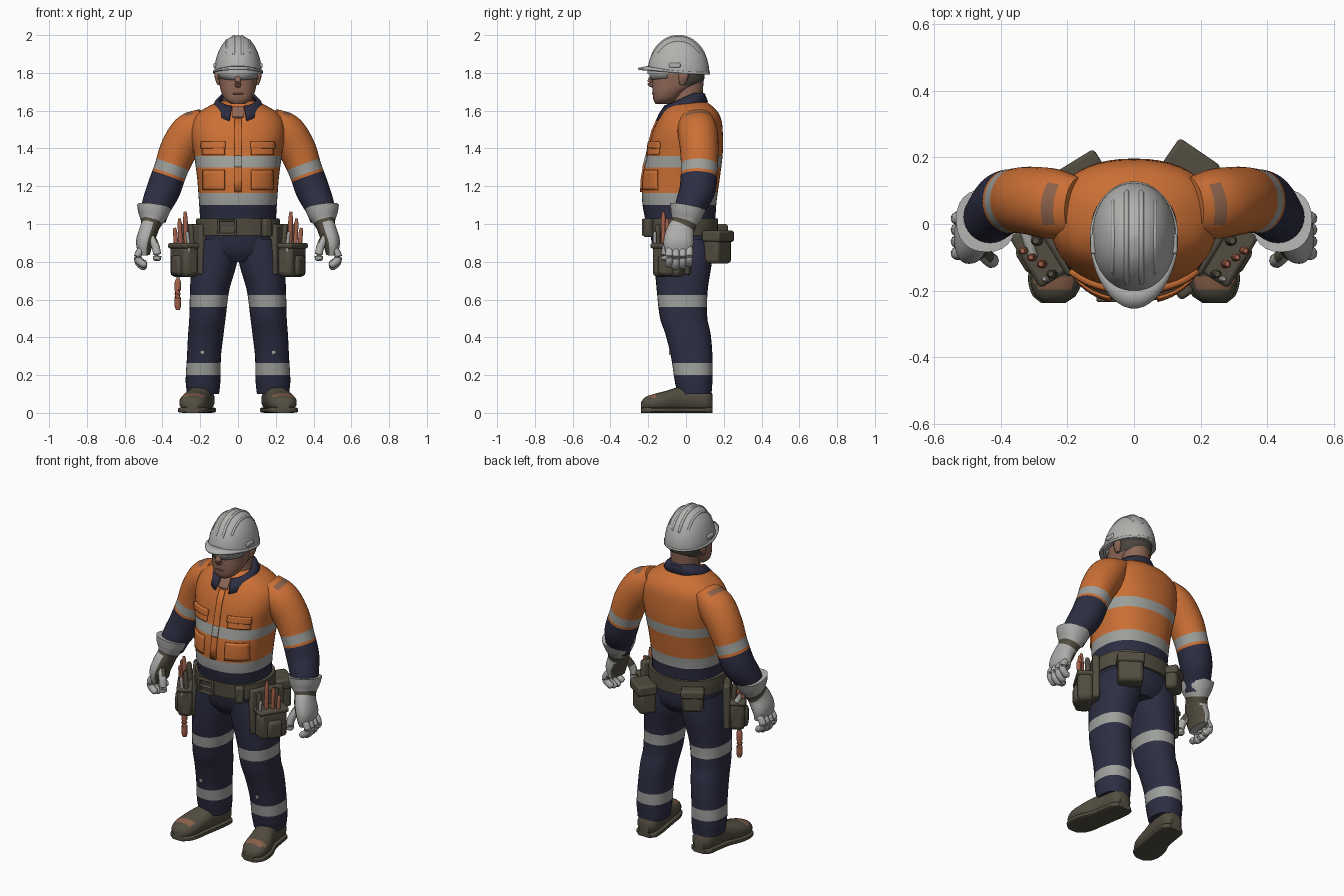
import bpy, bmesh, math
from mathutils import Vector

if bpy.data.objects.get("Cube"):
    bpy.data.objects.remove(bpy.data.objects["Cube"])

COLOURS = {
    "orange_cloth": (0.60, 0.16, 0.035), "navy_cloth": (0.026, 0.027, 0.055),
    "reflective_tape": (0.34, 0.35, 0.33), "helmet_shell": (0.44, 0.45, 0.43),
    "glove_grey": (0.42, 0.42, 0.41), "skin": (0.27, 0.135, 0.095),
    "leather": (0.085, 0.075, 0.052), "hair": (0.07, 0.06, 0.05),
    "tool_red": (0.38, 0.12, 0.07), "grime": (0.26, 0.12, 0.07)}
MATS, MADE = {}, []
for key, rgb in COLOURS.items():
    m = MATS[key] = bpy.data.materials.new(key)
    m.use_nodes = True
    m.diffuse_color = (*rgb, 1)
    m.node_tree.nodes["Principled BSDF"].inputs["Base Color"].default_value = (*rgb, 1)


def finish(name, bm, picks):
    """Make the object and give each face its colour."""
    mesh = bpy.data.meshes.new(name)
    slots = sorted(set(picks))
    for f, c in zip(bm.faces, picks):
        f.material_index = slots.index(c)
    bm.to_mesh(mesh)
    bm.free()
    for c in slots:
        mesh.materials.append(MATS[c])
    ob = bpy.data.objects.new(name, mesh)
    bpy.context.collection.objects.link(ob)
    MADE.append(ob)
    return ob


def skin(name, rows, ts, rule, closed=True, thick=0):
    """Join rows of points into a surface; rule(t, centre, normal) picks the colour."""
    if isinstance(rule, str):
        colour = rule
        rule = lambda t, c, n: colour
    bm = bmesh.new()
    vs = [[bm.verts.new(p) for p in r] for r in rows]
    n, tmid = len(rows[0]), []
    for i in range(len(rows) - 1):
        for j in range(n if closed else n - 1):
            k = (j + 1) % n
            bm.faces.new((vs[i][j], vs[i][k], vs[i + 1][k], vs[i + 1][j]))
            tmid.append((ts[i] + ts[i + 1]) / 2)
    if closed:
        bm.faces.new(vs[0])
        bm.faces.new(vs[-1])
        tmid += [ts[0], ts[-1]]
    bmesh.ops.recalc_face_normals(bm, faces=bm.faces[:])
    ob = finish(name, bm, [rule(t, f.calc_center_median(), f.normal) for t, f in zip(tmid, bm.faces)])
    if thick:
        mod = ob.modifiers.new("thickness", "SOLIDIFY")
        mod.thickness, mod.offset = thick, 0
    return ob


def at(keys, t):
    """Smooth interpolation of key tuples by their first value."""
    i = max(0, min(len(keys) - 2, sum(k[0] <= t for k in keys) - 1))
    slope = lambda a, b, c: (keys[b][c] - keys[a][c]) / (keys[b][0] - keys[a][0])
    h = keys[i + 1][0] - keys[i][0]
    u = (t - keys[i][0]) / h
    out = []
    for c in range(1, len(keys[0])):
        a = slope(max(i - 1, 0), i + 1, c) * h
        b = slope(i, min(i + 2, len(keys) - 1), c) * h
        p, q = keys[i][c], keys[i + 1][c]
        out.append(p + u * a + u * u * (3 * (q - p) - 2 * a - b) + u ** 3 * (2 * (p - q) + a + b))
    return out


def loft(name, keys, rule, cuts=(), s=1, n=32, e=2.3, tilt=False, lay=False, step=0.02):
    """Stack super-elliptic rings from keys (t, centre, centre, radius, radius)."""
    lo, hi = keys[0][0], keys[-1][0]
    num = max(4, round((hi - lo) / step))
    ts = [lo + (hi - lo) * i / num for i in range(num + 1)]
    ts = sorted([t for t in ts if all(abs(t - c) > step * 0.4 for c in cuts)] + list(cuts))
    rows = []
    for t in ts:
        cx, cy, rx, ry = at(keys, t)
        a, b = at(keys, max(lo, t - 0.01)), at(keys, min(hi, t + 0.01))
        along = Vector((b[0] - a[0], b[1] - a[1], min(hi, t + 0.01) - max(lo, t - 0.01)))
        turn = Vector((0, 0, 1)).rotation_difference(along)
        row = []
        for j in range(n):
            c, d = math.cos(math.tau * j / n), math.sin(math.tau * j / n)
            p = Vector((math.copysign(abs(c) ** (2 / e), c) * rx, math.copysign(abs(d) ** (2 / e), d) * ry, 0))
            p = (turn @ p if tilt else p) + Vector((cx, cy, t))
            row.append((s * p.x, p.z, p.y) if lay else (s * p.x, p.y, p.z))
        rows.append(row)
    return skin(name, rows, ts, rule)


def tube(name, pts, r, rule, n=10):
    """Round rod through a few points with softened ends."""
    keys = [(i, *p) for i, p in enumerate(pts)]
    last = len(pts) - 1
    ts = [i / 4 for i in range(last * 4 + 1)]
    rows = []
    for t in ts:
        c = Vector(at(keys, t))
        d = Vector(at(keys, min(last, t + 0.1))) - Vector(at(keys, max(0, t - 0.1)))
        q = d.to_track_quat("Z", "Y")
        k = r * (0.6 if t in (0, last) else 1)
        rows.append([c + q @ Vector((k * math.cos(math.tau * j / n), k * math.sin(math.tau * j / n), 0)) for j in range(n)])
    return skin(name, rows, ts, rule)


def box(name, loc, size, colour, turn=0, bevel=0.012):
    bm = bmesh.new()
    bmesh.ops.create_cube(bm, size=1)
    bmesh.ops.scale(bm, vec=size, verts=bm.verts)
    ob = finish(name, bm, [colour] * 6)
    ob.location, ob.rotation_euler.z = loc, turn
    mod = ob.modifiers.new("soft_edges", "BEVEL")
    mod.width, mod.segments = min(bevel, min(size) * 0.4), 2
    return ob


def ribbon(name, edges, span, rule, thick, n=40):
    """Open strip around the body; each edge maps an angle from the back to a point."""
    angles = [span[0] + (span[1] - span[0]) * i / n for i in range(n + 1)]
    return skin(name, [[f(a) for a in angles] for f in edges], range(len(edges)), rule, False, thick)


def bands(*steps):
    return lambda t, c, n: next(col for lim, col in steps if t < lim)


def grimy(base):
    """Worn patch on top of each shoulder."""
    def rule(t, c, n):
        worn = 0.245 < abs(c.x) < 0.285 and 0 < c.y < 0.12 and n.z > 0.4
        return "grime" if worn else base(t, c, n)
    return rule


O, N, T, G, L = "orange_cloth", "navy_cloth", "reflective_tape", "glove_grey", "leather"

# Shirt body
TORSO = [(1.02, 0, -0.03, 0.20, 0.185), (1.12, 0, -0.035, 0.207, 0.197), (1.25, 0, -0.025, 0.217, 0.205),
         (1.38, 0, -0.003, 0.235, 0.198), (1.48, 0, 0.008, 0.25, 0.187), (1.56, 0, 0.02, 0.235, 0.165),
         (1.61, 0, 0.02, 0.18, 0.135), (1.65, 0, 0.015, 0.10, 0.09)]
loft("shirt_body", TORSO, grimy(bands((1.1, N), (1.165, T), (1.3, O), (1.36, T), (9, O))),
     (1.1, 1.165, 1.3, 1.36), n=48)


def patch(name, x0, x1, z0, z1, colour, thick=0.012):
    """Cloth panel following the chest."""
    def point(x, z):
        _, cy, rx, ry = at(TORSO, z)
        return (x, cy - ry * (1 - abs(x / rx) ** 2.3) ** (1 / 2.3) - 0.003, z)
    zs = [z0 + (z1 - z0) * i / 6 for i in range(7)]
    skin(name, [[point(x0 + (x1 - x0) * i / 8, z) for i in range(9)] for z in zs], zs, colour, False, thick)


patch("button_placket", -0.018, 0.018, 1.17, 1.56, O)
patch("placket_tape_upper", -0.018, 0.018, 1.3, 1.36, T, 0.015)
for s in (-1, 1):
    lo, hi = sorted((s * 0.07, s * 0.185))
    patch("chest_pocket", lo, hi, 1.365, 1.42, O, 0.016)
    patch("pocket_flap", lo - 0.004, hi + 0.004, 1.4, 1.435, O, 0.026)
    patch("lower_pocket", lo, hi, 1.18, 1.285, O, 0.009)
patch("open_neck", -0.03, 0.03, 1.565, 1.62, "skin", 0.009)

# Collar, higher at the back with pointed front tips
def collar_edge(rx, ry, z, drop):
    def f(a):
        u = (1 - math.cos(a)) / 2
        return (rx * math.sin(a) , -0.025 + ry * math.cos(a), z - drop * u - 0.02 * (z < 1.69) * u ** 6)
    return f
ribbon("collar", [collar_edge(0.098, 0.09, 1.70, 0.08), collar_edge(0.117, 0.12, 1.685, 0.09),
                  collar_edge(0.135, 0.135, 1.645, 0.085)], (-2.8, 2.8), N, 0.014)

# Sleeves
ARM = [(1.03, 0.45, 0.005, 0.07, 0.07), (1.10, 0.43, 0.025, 0.08, 0.082), (1.18, 0.395, 0.06, 0.09, 0.095),
       (1.29, 0.355, 0.07, 0.09, 0.097), (1.40, 0.31, 0.07, 0.1, 0.102), (1.50, 0.24, 0.06, 0.1, 0.105),
       (1.56, 0.17, 0.05, 0.06, 0.09)]
# Gloves: flared cuff, strap and palm
GLOVE = [(0.84, 0.495, -0.035, 0.03, 0.068), (0.90, 0.495, -0.04, 0.046, 0.08), (0.96, 0.475, -0.03, 0.05, 0.074),
         (1.0, 0.462, -0.012, 0.052, 0.066), (1.04, 0.452, 0.0, 0.075, 0.082), (1.09, 0.445, 0.01, 0.09, 0.096)]
LEG = [(0.10, 0.185, 0.045, 0.085, 0.09), (0.17, 0.185, 0.04, 0.092, 0.1), (0.3, 0.18, 0.03, 0.09, 0.11),
       (0.42, 0.17, 0.01, 0.094, 0.12), (0.5, 0.162, -0.012, 0.096, 0.125), (0.65, 0.15, -0.02, 0.104, 0.135),
       (0.8, 0.125, -0.015, 0.12, 0.152), (0.92, 0.11, -0.015, 0.108, 0.155)]
BOOT = [(-0.237, 0.242, 0.04, 0.03, 0.02), (-0.22, 0.24, 0.046, 0.055, 0.036), (-0.17, 0.236, 0.054, 0.075, 0.046),
        (-0.1, 0.225, 0.062, 0.075, 0.056), (-0.03, 0.205, 0.073, 0.066, 0.067), (0.06, 0.19, 0.073, 0.064, 0.068),
        (0.12, 0.185, 0.065, 0.058, 0.058), (0.14, 0.185, 0.06, 0.035, 0.04)]
SOLE = [(y, x, 0.015, r + 0.007, 0.015) for y, x, z, r, h in BOOT]
for s in (-1, 1):
    side = "left" if s > 0 else "right"
    palm = lambda t, c, n, s=s: L if n.x * s < -0.45 and t < 0.99 or 0.985 < t < 1.01 else G
    loft(side + "_sleeve", ARM, grimy(bands((1.25, N), (1.265, O), (1.315, T), (9, O))),
         (1.25, 1.265, 1.315), s, e=2, tilt=True)
    loft(side + "_glove", GLOVE, palm, (0.985, 1.01), s, n=24, tilt=True)
    for i in range(4):
        y = -0.088 + i * 0.035
        drop = 0.012 * abs(i - 1.3)
        tube(side + "_finger", [(s * 0.5, y, 0.88), (s * 0.528, y, 0.84), (s * 0.525, y, 0.79 + drop),
                                (s * 0.487, y - 0.005, 0.762 + drop)], 0.02, palm)
    tube(side + "_thumb", [(s * 0.47, -0.07, 0.95), (s * 0.44, -0.1, 0.89), (s * 0.428, -0.11, 0.84),
                           (s * 0.43, -0.108, 0.805)], 0.022, palm)
    # Trouser legs and boots
    loft(side + "_trouser_leg", LEG, bands((0.2, N), (0.265, T), (0.56, N), (0.625, T), (9, N)),
         (0.2, 0.265, 0.56, 0.625), s)
    toe_cap = lambda t, c, n: "grime" if -0.2 < t < -0.16 and n.z > 0.75 else L
    loft(side + "_boot", BOOT, toe_cap, s=s, n=24, lay=True)
    loft(side + "_boot_sole", SOLE, L, s=s, n=24, e=5, lay=True)
    box(side + "_knee_rivet", (s * 0.19, -0.083, 0.32), (0.022, 0.015, 0.022), T, 0, 0.003)

# Seat of the trousers and belt
loft("trouser_seat", [(0.8, 0, -0.012, 0.13, 0.12), (0.85, 0, -0.012, 0.2, 0.155), (0.95, 0, -0.018, 0.212, 0.172),
                      (1.06, 0, -0.025, 0.195, 0.18)], N, n=40)
loft("tool_belt", [(0.94, 0, -0.025, 0.222, 0.192), (0.99, 0, -0.026, 0.224, 0.195), (1.03, 0, -0.027, 0.22, 0.197)],
     L, n=48)
for x in (-0.105, -0.015):
    box("buckle_side", (x, -0.222, 0.983), (0.014, 0.024, 0.085), L, 0, 0.004)
for z in (0.945, 1.02):
    box("buckle_bar", (-0.06, -0.222, z), (0.1, 0.024, 0.014), L, 0, 0.004)
box("buckle_pin", (-0.055, -0.226, 0.983), (0.08, 0.012, 0.01), T, 0, 0.003)
box("belt_clip", (0.15, -0.2, 0.98), (0.05, 0.04, 0.1), L, 0.6)

# Side pouches with tools standing in them
for s in (-1, 1):
    turn = -s * 0.55
    box("pouch_panel", (s * 0.235, -0.065, 0.865), (0.04, 0.2, 0.27), L, turn)
    box("large_pouch", (s * 0.285, -0.09, 0.805), (0.09, 0.17, 0.17), L, turn, 0.025)
    box("pouch_rim", (s * 0.285, -0.09, 0.885), (0.102, 0.18, 0.03), L, turn)
    box("front_pocket", (s * 0.318, -0.105, 0.78), (0.05, 0.09, 0.11), L, turn, 0.02)
    for x, y, z, r, colour in ((0.25, -0.15, 1.0, 0.014, "leather"), (0.28, -0.12, 1.065, 0.013, "tool_red"),
                               (0.31, -0.1, 1.03, 0.012, "tool_red"), (0.295, -0.05, 1.0, 0.016, "leather"),
                               (0.335, -0.08, 0.98, 0.012, "tool_red"), (0.27, -0.165, 0.96, 0.01, T)):
        tube("hand_tool", [(s * (x - 0.01), y, 0.84), (s * (x - 0.005), y, 0.92), (s * x, y, z)], r, colour)
tube("hammer_handle", [(-0.318, -0.06, 0.545), (-0.32, -0.06, 0.63), (-0.318, -0.06, 0.71)], 0.018, "tool_red")
tube("hammer_shaft", [(-0.318, -0.06, 0.7), (-0.315, -0.06, 0.8), (-0.31, -0.06, 0.9)], 0.011, T)
box("hammer_head", (-0.315, -0.06, 0.9), (0.03, 0.1, 0.03), T, 0.3)

# Rear pouches
box("rear_pouch", (0.165, 0.165, 0.875), (0.14, 0.1, 0.17), L, -0.6, 0.02)
box("rear_pouch_flap", (0.168, 0.17, 0.935), (0.152, 0.112, 0.06), L, -0.6)
box("small_rear_pouch", (-0.155, 0.155, 0.93), (0.12, 0.07, 0.13), L, 0.55, 0.02)
box("small_pouch_flap", (-0.157, 0.16, 0.975), (0.13, 0.075, 0.05), L, 0.55)

# Head and neck
loft("neck", [(1.58, 0, 0.0, 0.085, 0.085), (1.68, 0, 0.01, 0.078, 0.078), (1.78, 0, 0.015, 0.08, 0.08)], "skin", e=2)
hairline = lambda t, c, n: "hair" if c.z > 1.735 and c.y > -0.01 or c.z > 1.79 and c.y > -0.06 else "skin"
loft("head", [(1.635, 0, -0.125, 0.035, 0.035), (1.655, 0, -0.112, 0.066, 0.06), (1.70, 0, -0.085, 0.089, 0.092),
              (1.75, 0, -0.045, 0.1, 0.133), (1.81, 0, -0.037, 0.106, 0.135), (1.88, 0, -0.037, 0.1, 0.125)],
     hairline, s=1, step=0.012)
tube("nose", [(0, -0.165, 1.79), (0, -0.185, 1.763), (0, -0.187, 1.743), (0, -0.165, 1.735)], 0.017, "skin")
box("mouth", (0, -0.176, 1.69), (0.058, 0.008, 0.007), "grime", 0, 0.003)
for s in (-1, 1):
    loft("ear", [(1.735, 0.1, -0.02, 0.008, 0.012), (1.765, 0.107, -0.015, 0.014, 0.024),
                 (1.795, 0.11, -0.012, 0.014, 0.025), (1.81, 0.108, -0.012, 0.008, 0.012)], "skin", s=s, n=12)
    tube("glasses_arm", [(s * 0.104, -0.1, 1.805), (s * 0.112, -0.06, 1.805), (s * 0.114, -0.01, 1.805)], 0.005, "hair")
lens = lambda z, k: lambda a: (0.113 * k * math.sin(a), -0.04 + 0.15 * k * math.cos(a), z + 0.012 * math.sin(a) ** 2)
ribbon("safety_glasses", [lens(1.762, 0.97), lens(1.79, 1.0), lens(1.83, 1.0)], (math.pi - 1.15, math.pi + 1.15), T, 0.006)

# Hard hat: dome, brim, ridges and clips
H = "helmet_shell"
DOME = [(1.795 + 0.205 * math.sin(a), 0, -0.04, 0.125 * math.cos(a) + 0.001, 0.163 * math.cos(a) + 0.001)
        for a in [math.pi / 2 * i / 12 for i in range(13)]]
loft("helmet_dome", DOME, H, n=40, e=2.1, step=0.01)
def brim_edge(grow, peak):
    def f(a):
        u = ((1 - math.cos(a)) / 2) ** 2
        k = grow + peak * u
        return ((0.122 + grow) * math.sin(a), -0.04 + (0.158 + k) * math.cos(a), 1.797 + 0.035 * u - 0.2 * k * u)
    return f
ribbon("helmet_brim", [brim_edge(-0.012, 0), brim_edge(0.004, 0.02), brim_edge(0.01, 0.045)], (0, math.tau), H, 0.012, 56)
for x, r, reach in ((-0.062, 0.007, 0.9), (-0.022, 0.008, 1.05), (0.022, 0.008, 1.05), (0.062, 0.007, 0.9)):
    arc = [(-reach + 2 * reach * i / 8) for i in range(9)]
    w = math.sqrt(1 - (x / 0.125) ** 2)
    tube("helmet_ridge", [(x, -0.04 + 0.163 * w * math.sin(a), 1.794 + 0.203 * w * math.cos(a)) for a in arc], r, H)
for s in (-1, 1):
    box("helmet_clip", (s * 0.121, -0.06, 1.84), (0.018, 0.06, 0.025), H, 0, 0.006)

# Smooth shading with sharp edges kept
bpy.ops.object.select_all(action="DESELECT")
for ob in MADE:
    ob.select_set(True)
bpy.context.view_layer.objects.active = MADE[0]
bpy.ops.object.shade_smooth_by_angle(angle=math.radians(40))
